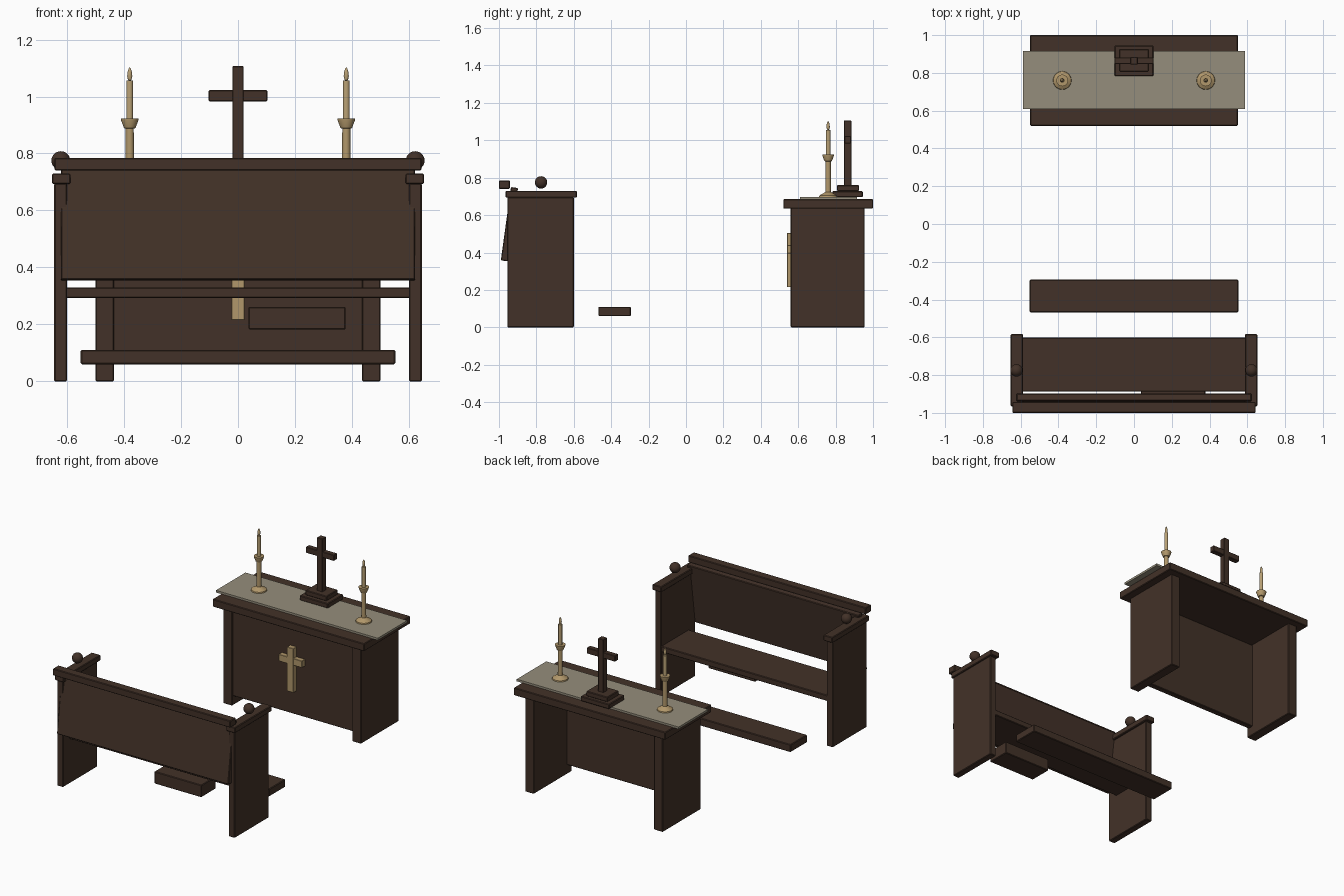
import bpy
import bmesh
import math

if "Cube" in bpy.data.objects:
    bpy.data.objects.remove(bpy.data.objects["Cube"])


def material(name, rgb):
    m = bpy.data.materials.new(name)
    m.diffuse_color = (*rgb, 1)
    m.use_nodes = True
    m.node_tree.nodes["Principled BSDF"].inputs["Base Color"].default_value = m.diffuse_color
    return m


WOOD = material("dark wood", (0.055, 0.031, 0.021))
CLOTH = material("linen grey", (0.30, 0.27, 0.20))
GOLD = material("dull gold", (0.44, 0.31, 0.145))
WAX = material("candle wax", (0.49, 0.36, 0.18))


def add_object(name, bm, mat):
    bmesh.ops.recalc_face_normals(bm, faces=bm.faces)
    mesh = bpy.data.meshes.new(name)
    bm.to_mesh(mesh)
    bm.free()
    mesh.materials.append(mat)
    ob = bpy.data.objects.new(name, mesh)
    bpy.context.collection.objects.link(ob)
    return ob


def prism(name, x0, x1, outline, mat, bevel=0.004):
    """Extrude a (y, z) outline along x, with slightly eased edges."""
    bm = bmesh.new()
    face = bm.faces.new([bm.verts.new((x0, y, z)) for y, z in outline])
    ext = bmesh.ops.extrude_face_region(bm, geom=[face])["geom"]
    verts = [g for g in ext if isinstance(g, bmesh.types.BMVert)]
    bmesh.ops.translate(bm, verts=verts, vec=(x1 - x0, 0, 0))
    ob = add_object(name, bm, mat)
    if bevel:
        mod = ob.modifiers.new("eased edges", 'BEVEL')
        mod.width = bevel
        mod.segments = 1
    return ob


def box(name, x, y, z, mat=WOOD, bevel=0.004):
    outline = [(y[0], z[0]), (y[1], z[0]), (y[1], z[1]), (y[0], z[1])]
    return prism(name, x[0], x[1], outline, mat, bevel)


def smooth(ob):
    bpy.ops.object.select_all(action='DESELECT')
    ob.select_set(True)
    bpy.context.view_layer.objects.active = ob
    bpy.ops.object.shade_smooth_by_angle(angle=math.radians(35))


def lathe(name, profile, at, mat, sides=24):
    """Spin an (r, z) profile around a vertical axis."""
    bm = bmesh.new()
    vs = [bm.verts.new((r, 0, z)) for r, z in profile]
    edges = [bm.edges.new(p) for p in zip(vs, vs[1:])]
    bmesh.ops.spin(bm, geom=vs + edges, cent=(0, 0, 0), axis=(0, 0, 1),
                   angle=2 * math.pi, steps=sides)
    bmesh.ops.remove_doubles(bm, verts=bm.verts, dist=1e-5)
    ob = add_object(name, bm, mat)
    ob.location = at
    smooth(ob)


def both(x0, x1):
    """Left and right versions of an x range."""
    return (("left", (-x1, -x0), -1), ("right", (x0, x1), 1))


# Altar table
box("altar_top", (-0.55, 0.55), (0.52, 1.0), (0.635, 0.685))
box("altar_front_panel", (-0.44, 0.44), (0.572, 0.61), (0.06, 0.635))
for side, xr, s in both(0.435, 0.50):
    box(f"altar_side_{side}", xr, (0.56, 0.955), (0, 0.64))
box("altar_cloth", (-0.587, 0.587), (0.61, 0.915), (0.684, 0.698), CLOTH, 0)

# Gold cross on the altar front
box("front_cross_post", (-0.023, 0.023), (0.54, 0.575), (0.215, 0.505), GOLD, 0.002)
box("front_cross_arm", (-0.085, 0.085), (0.541, 0.575), (0.395, 0.44), GOLD, 0.002)

# Standing cross with stepped base
box("cross_base_lower", (-0.103, 0.103), (0.783, 0.945), (0.696, 0.728))
box("cross_base_upper", (-0.077, 0.077), (0.807, 0.925), (0.728, 0.76))
box("cross_post", (-0.02, 0.02), (0.845, 0.884), (0.755, 1.107), WOOD, 0.003)
box("cross_arm", (-0.103, 0.103), (0.847, 0.882), (0.983, 1.022), WOOD, 0.003)

# Candlesticks, candles and flames
STICK = [(0, 0.697), (0.049, 0.697), (0.047, 0.705), (0.026, 0.717), (0.015, 0.724),
         (0.014, 0.887), (0.02, 0.889), (0.031, 0.918), (0.031, 0.923), (0, 0.923)]
CANDLE = [(0, 0.92), (0.012, 0.92), (0.012, 1.056), (0, 1.056)]
FLAME = [(0, 1.054), (0.006, 1.058), (0.009, 1.071), (0.008, 1.084), (0.004, 1.098), (0, 1.103)]
for side, s in (("left", -1), ("right", 1)):
    for part, prof, mat in (("candlestick", STICK, GOLD), ("candle", CANDLE, WAX),
                            ("flame", FLAME, WAX)):
        lathe(f"{part}_{side}", prof, (s * 0.38, 0.76, 0), mat)

# Pew ends, arm caps and ball finials
BALL = [(0.033 * math.sin(math.pi * i / 12), -0.033 * math.cos(math.pi * i / 12))
        for i in range(13)]
BALL[0], BALL[-1] = (0, -0.033), (0, 0.033)
for side, xr, s in both(0.60, 0.645):
    box(f"pew_end_{side}", xr, (-0.955, -0.60), (0, 0.695))
for side, xr, s in both(0.588, 0.653):
    box(f"arm_cap_{side}", xr, (-0.965, -0.583), (0.693, 0.73))
    lathe(f"finial_{side}", BALL, (s * 0.622, -0.775, 0.775), WOOD)

# Pew seat, leaning back and top rail
box("pew_seat", (-0.605, 0.605), (-0.887, -0.602), (0.292, 0.33))
prism("pew_back", -0.622, 0.622,
      [(-0.99, 0.358), (-0.952, 0.353), (-0.898, 0.745), (-0.936, 0.75)], WOOD)
box("pew_top_rail", (-0.644, 0.644), (-1.0, -0.942), (0.74, 0.785))

# Box under the seat and loose kneeler
box("under_seat_box", (0.037, 0.378), (-0.92, -0.77), (0.182, 0.262))
box("kneeler", (-0.552, 0.552), (-0.468, -0.295), (0.06, 0.11))
